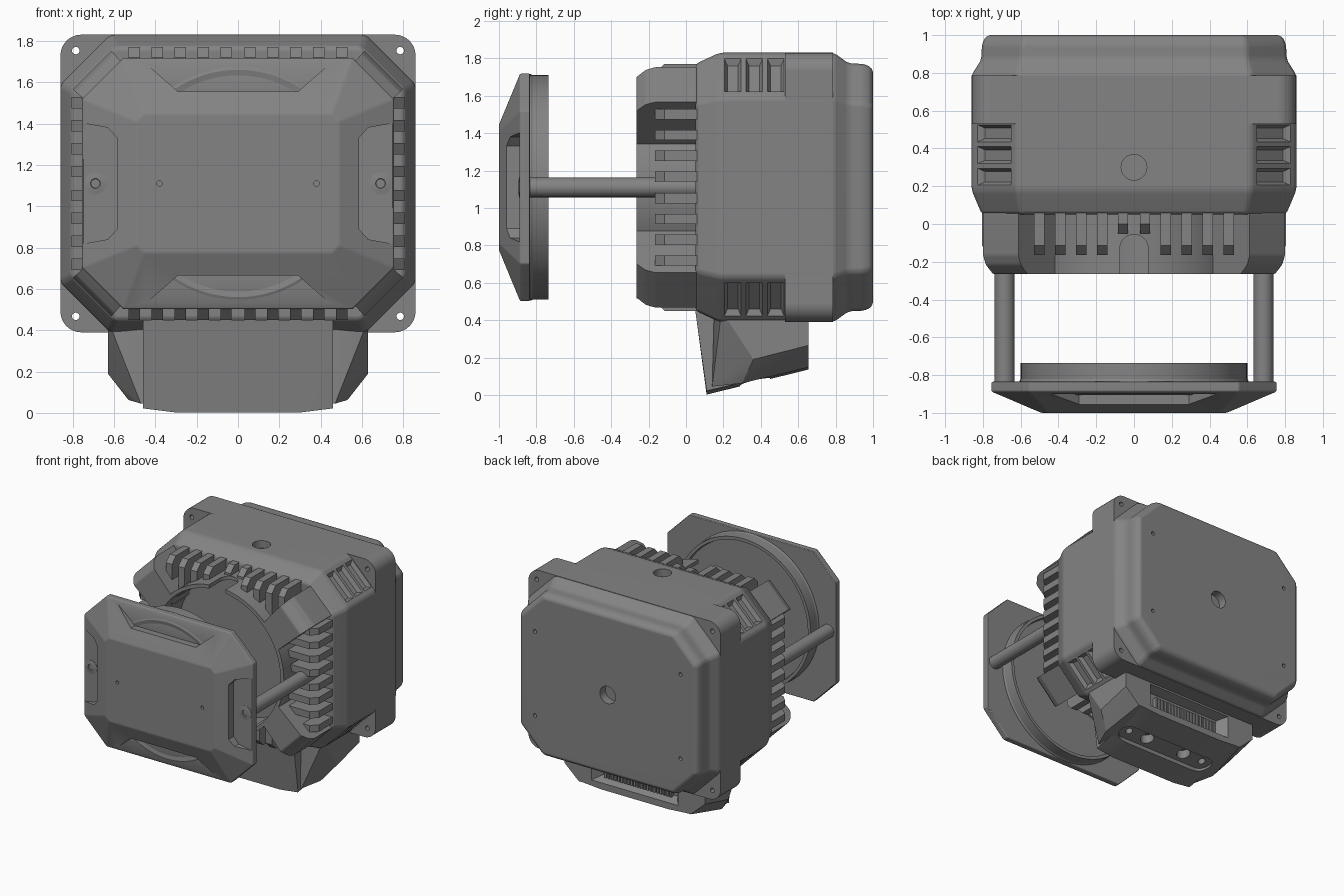
import bpy, bmesh, math
from mathutils import Vector

if "Cube" in bpy.data.objects:
    bpy.data.objects.remove(bpy.data.objects["Cube"])

ZC = 1.11  # height of the main axis
grey = bpy.data.materials.new("mid_grey")
grey.diffuse_color = (0.23, 0.23, 0.23, 1)
grey.use_nodes = True
grey.node_tree.nodes["Principled BSDF"].inputs["Base Color"].default_value = grey.diffuse_color


def finish(bm, name):
    bmesh.ops.recalc_face_normals(bm, faces=bm.faces[:])
    me = bpy.data.meshes.new(name)
    bm.to_mesh(me)
    bm.free()
    me.materials.append(grey)
    ob = bpy.data.objects.new(name, me)
    bpy.context.collection.objects.link(ob)
    return ob


def stack(name, rings, bevel=0):
    """Skin a list of equal-length point rings and cap both ends."""
    bm = bmesh.new()
    vs = [[bm.verts.new(p) for p in r] for r in rings]
    n = len(vs[0])
    for a, b in zip(vs, vs[1:]):
        for i in range(n):
            bm.faces.new((a[i], a[(i + 1) % n], b[(i + 1) % n], b[i]))
    bm.faces.new(vs[0])
    bm.faces.new(vs[-1][::-1])
    if bevel:
        bmesh.ops.recalc_face_normals(bm, faces=bm.faces[:])
        edges = [e for e in bm.edges if e.calc_face_angle(0) > 0.2]
        bmesh.ops.bevel(bm, geom=edges, offset=bevel, segments=3, profile=0.5,
                        affect='EDGES', clamp_overlap=True)
    return finish(bm, name)


def octagon(y, hx, hz, c):
    pts = [(hx, hz - c), (hx - c, hz), (c - hx, hz), (-hx, hz - c),
           (-hx, c - hz), (c - hx, -hz), (hx - c, -hz), (hx, c - hz)]
    return [(x, y, ZC + z) for x, z in pts]


def prism(name, pts, y0, y1):
    return stack(name, [[(x, y, ZC + z) for x, z in pts] for y in (y0, y1)])


def hull(name, pts):
    bm = bmesh.new()
    for p in pts:
        bm.verts.new(p)
    bmesh.ops.convex_hull(bm, input=bm.verts[:])
    bmesh.ops.delete(bm, geom=[v for v in bm.verts if not v.link_faces], context='VERTS')
    bmesh.ops.dissolve_limit(bm, angle_limit=0.01, verts=bm.verts[:], edges=bm.edges[:])
    return finish(bm, name)


def lathe(name, prof, cx=0, n=64):
    """Turn a closed (radius, y) profile about a line along y."""
    bm = bmesh.new()
    vs = [bm.verts.new((cx + r, y, ZC)) for r, y in prof]
    edges = [bm.edges.new((vs[i], vs[(i + 1) % len(vs)])) for i in range(len(vs))]
    bmesh.ops.spin(bm, geom=vs + edges, cent=(cx, 0, ZC), axis=(0, 1, 0),
                   angle=2 * math.pi, steps=n, use_merge=True)
    bmesh.ops.remove_doubles(bm, verts=bm.verts[:], dist=1e-5)
    bmesh.ops.dissolve_degenerate(bm, edges=bm.edges[:], dist=1e-6)
    return finish(bm, name)


def circle(r, n=32, cx=0, cz=0):
    return [(cx + r * math.cos(2 * math.pi * i / n), cz + r * math.sin(2 * math.pi * i / n))
            for i in range(n)]


def cut(ob, cutters):
    for c in cutters:
        m = ob.modifiers.new("cut", 'BOOLEAN')
        m.operation, m.solver, m.object = 'DIFFERENCE', 'EXACT', c
        c.hide_render = True
        bpy.context.view_layer.objects.active = ob
        bpy.ops.object.modifier_apply(modifier=m.name)
        bpy.data.objects.remove(c)


SIDES = (-1, 1)

# rear housing with back holes, top hole and corner grip pockets
housing = stack("rear_housing", [octagon(0.05, .805, .66, .21), octagon(.18, .86, .72, .24),
                                 octagon(.79, .86, .72, .24), octagon(.87, .808, .662, .21),
                                 octagon(.955, .805, .66, .21), octagon(1.0, .78, .635, .2)], 0.022)
cuts = [prism("cutter", circle(.07), .93, 1.1),
        hull("cutter", [(x, y + .3, z) for x, y in circle(.068) for z in (1.77, 1.9)])]
for sx in SIDES:
    for sz in SIDES:
        cuts.append(prism("cutter", circle(.015, 16, sx * .65, sz * .34), .96, 1.1))
        for y in (.25, .365, .48):
            pts = []
            for d, t, w in ((.02, .14, .056), (-.03, .1, .028)):
                for a in (-t, t):
                    for b in (-w, w):
                        k = .7071
                        pts.append((sx * (.74 + k * (d + a)), y + b, ZC + sz * (.60 + k * (d - a))))
            cuts.append(hull("cutter", pts))
cut(housing, cuts)

# square mounting flange with rounded corners and screw holes
pts = []
for q, (sx, sz) in enumerate(((1, 1), (-1, 1), (-1, -1), (1, -1))):
    for i in range(9):
        a = math.pi / 2 * (q + i / 8)
        pts.append((sx * .759 + .1 * math.cos(a), sz * .62 + .1 * math.sin(a)))
flange = prism("corner_flange", pts, .53, .785)
cut(flange, [prism("cutter", circle(.018, 20, sx * .785, sz * .643), .4, .9)
             for sx in SIDES for sz in SIDES])

# front corner blocks around the round cavity
blocks = stack("front_corner_blocks", [octagon(-.265, .77, .595, .21), octagon(-.215, .803, .635, .21),
                                       octagon(-.165, .805, .66, .21), octagon(.06, .805, .66, .21)], 0.01)
cuts = [prism("cutter", circle(.57, 64), -.5, .2)]
for s in SIDES:
    cuts.append(prism("cutter", [(-.75, s * .8), (.75, s * .8), (.40, s * .40), (-.40, s * .40)], -.5, .2))
    cuts.append(prism("cutter", [(s * .95, -.59), (s * .95, .59), (s * .5, .19), (s * .5, -.19)], -.5, .2))
cut(blocks, cuts)

# cavity ring with a rounded notch in its top
ring = lathe("cavity_ring", [(.595, -.265), (.595, .07), (.565, .07), (.565, -.265)], n=96)
cut(ring, [hull("cutter", [(x, y + dy, z) for x, y in circle(.075)
                           for dy in (-.13, -.4) for z in (1.5, 1.9)])])


# cooling fins on all four sides
def fin(side, sign, t, reach, front):
    low = math.sqrt(.58 ** 2 - t * t) - .005
    prof = [(low, .06), (reach, .06), (reach, front + .05), (reach - .05, front), (low, front)]
    rings = []
    for w in (t - .0275, t + .0275):
        if side:
            rings.append([(sign * d, y, ZC + w) for d, y in prof])
        else:
            rings.append([(w, y, ZC + sign * d) for d, y in prof])
    stack("side_fin" if side else "top_bottom_fin", rings)


for sign in SIDES:
    for half in SIDES:
        for k in range(5):
            t = half * (.058 + .111 * k)
            fin(False, sign, t, .66, -.05 if sign > 0 and k == 0 else -.165)
            if k < 4:
                fin(True, sign, t, .805, -.165)

# front plate with sloped sides and four recesses
plate = stack("front_plate", [octagon(-.835, .755, .608, .2), octagon(-.887, .755, .608, .2),
                              octagon(-1.0, .49, .335, .035)], 0.008)
cuts = []
for s in SIDES:
    cuts.append(prism("cutter", [(-.29, s * .445), (.29, s * .445), (.64, s * .75), (-.64, s * .75)], -1.1, -.9))
    cuts.append(prism("cutter", [(s * .585, -.22), (s * .585, .22), (s * .63, .27), (s * .85, .31),
                                 (s * .85, -.31), (s * .63, -.27)], -1.1, -.89))
    cuts.append(prism("cutter", circle(.013, 16, s * .38), -1.1, -.96))
cut(plate, cuts)
lathe("recess_arc", [(.515, -.86), (.515, -.8985), (.55, -.905), (.58, -.893), (.58, -.86)], n=96)

# round lip behind the front plate
lathe("plate_back_lip", [(0, -.85), (.605, -.85), (.605, -.83), (.6, -.82), (.6, -.735),
                         (.575, -.735), (.57, -.765), (0, -.765)], n=96)

# guide rods and their screws
for s in SIDES:
    lathe("guide_rod", [(0, -.85), (.053, -.85), (.053, .07), (0, .07)], s * .685, 40)
    lathe("rod_screw", [(0, -.87), (.054, -.87), (.054, -.892), (.03, -.896), (.024, -.896),
                        (.02, -.885), (0, -.885)], s * .69, 32)


# foot wedge with sloped underside: raised centre block and side wings
def under(y):
    return .005 + .24 * (y - .11)


panel = hull("foot_centre", [(s * x, y, z) for s in SIDES for x, y, z in
                             ((.46, .05, .45), (.46, .11, .022), (.30, .11, .002), (.46, .16, .45),
                              (.46, .655, .45), (.46, .655, under(.655) + .012), (.30, .655, under(.655)))])
wings = hull("foot_wings", [(s * x, y, z) for s in SIDES for x, y, z in
                            ((.47, .15, .45), (.47, .14, .045), (.63, .19, .45), (.63, .36, .19),
                             (.63, .655, .265), (.63, .655, .45), (.5, .655, under(.655) + .012),
                             (.53, .3, under(.3) + .012))])


def under_hole(pts, depth):
    return hull("cutter", [(x, y + .37, under(y + .37) + d) for x, y in pts for d in (-.15, depth)])


# slotted underside with four holes, and the grille recess at the back
for part in (panel, wings):
    cuts = [under_hole([(x + s * .36, y) for s in SIDES for x, y in circle(.08)], .03)]
    for x, r in ((-.36, .028), (-.18, .052), (.18, .052), (.36, .028)):
        cuts.append(under_hole(circle(r, 24, x), .1))
    cuts.append(hull("cutter", [(s * w, y, z) for s in SIDES for w, y, za, zb in
                                ((.33, .58, .22, .35), (.42, .70, .17, .39)) for z in (za, zb)]))
    cut(part, cuts)
for i in range(21):
    x = -.29 + .029 * i
    hull("foot_grille_rib", [(x + dx, y, z) for dx in (-.008, .008) for y in (.57, .615) for z in (.215, .31)])

# smooth the round parts, keep hard edges sharp and large faces flat
for ob in bpy.context.scene.objects:
    ob.select_set(True)
    bpy.context.view_layer.objects.active = ob
bpy.ops.object.shade_smooth_by_angle(angle=math.radians(25))
for ob in bpy.context.scene.objects:
    m = ob.modifiers.new("flat_faces", 'WEIGHTED_NORMAL')
    m.keep_sharp = True
